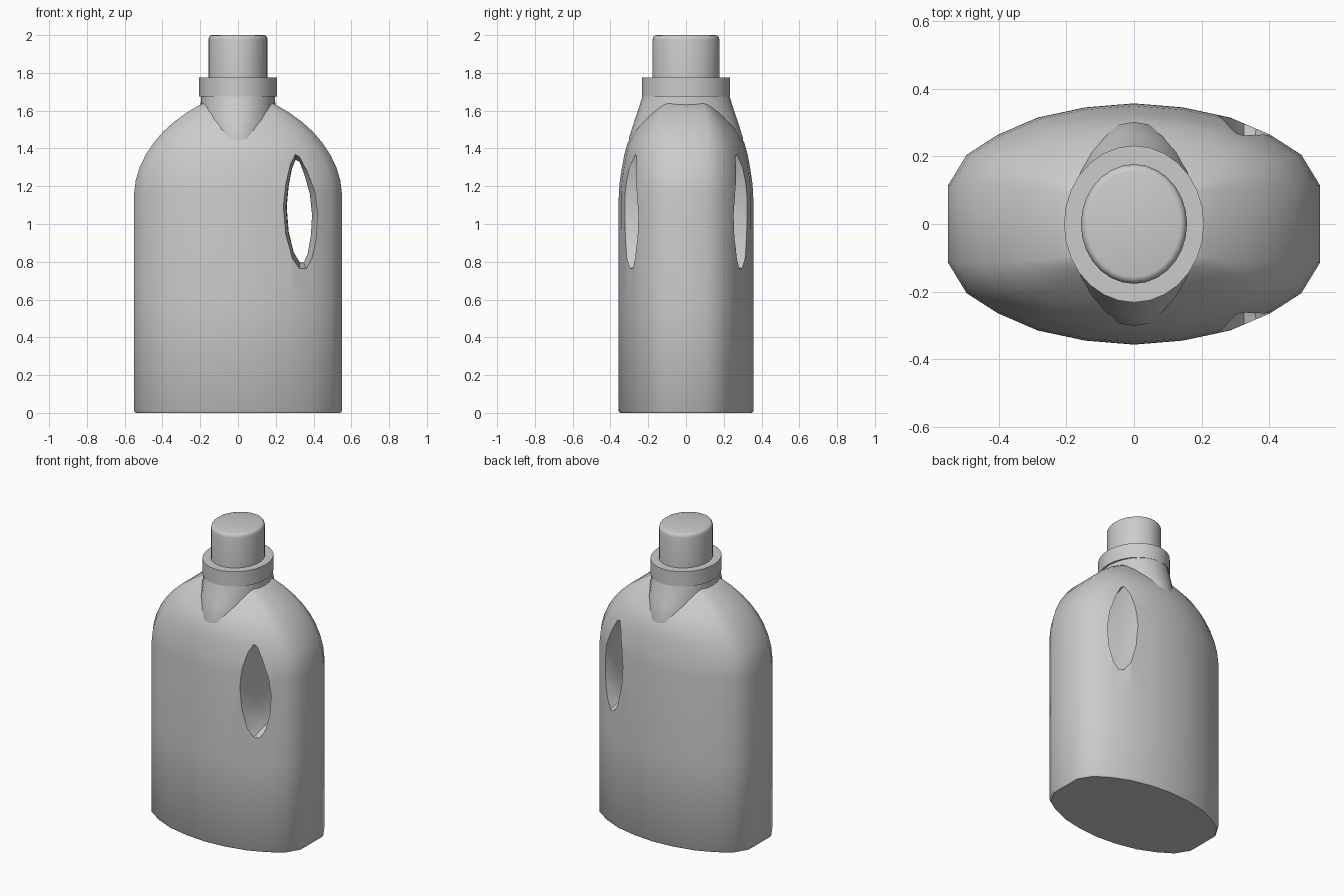
import bpy, bmesh, math

if "Cube" in bpy.data.objects:
    bpy.data.objects.remove(bpy.data.objects["Cube"])


def loft(name, rings, angle=40):
    """Skin a closed solid through rings of equal length."""
    bm = bmesh.new()
    loops = [[bm.verts.new(p) for p in r] for r in rings]
    n = len(loops[0])
    for a, b in zip(loops, loops[1:]):
        for i in range(n):
            j = (i + 1) % n
            bm.faces.new((a[i], a[j], b[j], b[i]))
    bm.faces.new(loops[0][::-1])
    bm.faces.new(loops[-1])
    bmesh.ops.recalc_face_normals(bm, faces=bm.faces)
    me = bpy.data.meshes.new(name)
    bm.to_mesh(me)
    bm.free()
    ob = bpy.data.objects.new(name, me)
    bpy.context.collection.objects.link(ob)
    smooth(ob, angle)
    return ob


def smooth(ob, angle=40):
    bpy.ops.object.select_all(action='DESELECT')
    bpy.context.view_layer.objects.active = ob
    ob.select_set(True)
    bpy.ops.object.shade_smooth_by_angle(angle=math.radians(angle))


def ellipse(rx, ry, z, n=28):
    return [(rx * math.cos(2 * math.pi * i / n), ry * math.sin(2 * math.pi * i / n), z)
            for i in range(n)]


# Body: oval section with flat ends, domed shoulders
QUARTER = [(.55, .115), (.495, .205), (.403, .264), (.285, .315), (.145, .345), (0, .357)]


def section(z, sx, sy, end):
    q = [(x / .55 * sx, end + (y - .115) / .242 * (sy - end)) for x, y in QUARTER]
    top = q + [(-x, y) for x, y in q[-2::-1]]
    return [(x, y, z) for x, y in top] + [(x, -y, z) for x, y in top[::-1]]


BODY = [(0, .543, .35, .112), (.01, .55, .357, .115), (.6, .55, .357, .115),
        (1.16, .55, .356, .115), (1.23, .542, .35, .115), (1.3, .521, .339, .115),
        (1.37, .487, .326, .114), (1.43, .447, .309, .113), (1.49, .395, .274, .112),
        (1.54, .34, .235, .11), (1.59, .27, .19, .105), (1.62, .22, .158, .1),
        (1.645, .17, .125, .09)]
body = loft("bottle_body", [section(*r) for r in BODY])

# Handle hole: slanted lens, flaring out towards both faces
HOLE = [(.305, 1.34), (.285, 1.29), (.268, 1.2), (.258, 1.09), (.268, .96), (.295, .85),
        (.325, .8), (.348, .795), (.368, .84), (.386, .94), (.392, 1.05), (.38, 1.16),
        (.352, 1.26), (.325, 1.33)]


def hole_ring(y, right, left, tall):
    ring = []
    for x, z in HOLE:
        dx = x - .325
        ring.append((.325 + dx * (right if dx > 0 else left), y, 1.07 + (z - 1.07) * tall))
    return ring


FLARE = [(.17, 1, 1, 1), (.22, 1.2, 1.02, 1.04), (.26, 1.5, 1.08, 1.1),
         (.31, 1.6, 1.22, 1.14), (.42, 1.75, 1.6, 1.22)]
cutter = loft("handle_cutter", [hole_ring(-y, *s) for y, *s in FLARE[::-1]]
              + [hole_ring(y, *s) for y, *s in FLARE])
cutter.hide_render = True
mod = body.modifiers.new("handle_hole", 'BOOLEAN')
mod.operation = 'DIFFERENCE'
mod.solver = 'EXACT'
mod.object = cutter
bpy.context.view_layer.objects.active = body
bpy.ops.object.modifier_apply(modifier=mod.name)
bpy.data.objects.remove(cutter)
smooth(body)

# Neck: spreads front and back into the pointed shoulder creases
loft("neck", [ellipse(*r) for r in
              [(.17, .30, 1.40), (.195, .302, 1.455), (.2, .272, 1.55),
               (.198, .245, 1.63), (.195, .228, 1.685)]])

# Collar and cap
loft("collar", [ellipse(.207, .232, 1.675), ellipse(.207, .232, 1.775)])
loft("cap", [ellipse(*r) for r in
             [(.157, .177, 1.76), (.157, .177, 1.975), (.154, .174, 1.988),
              (.147, .167, 1.997), (.137, .157, 2.0)]])
